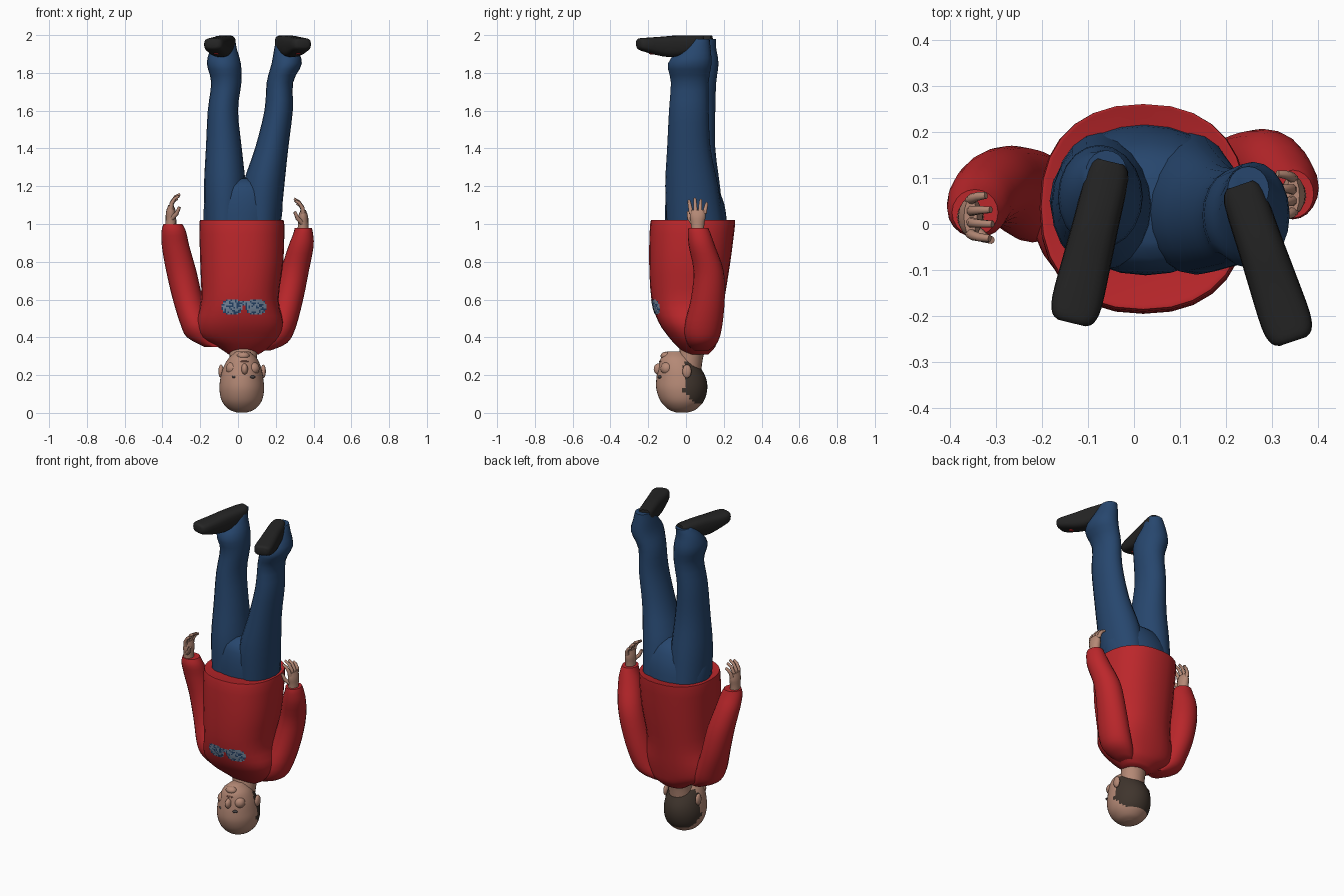
import bpy
import bmesh
import math
import random
from mathutils import Vector
from mathutils.bvhtree import BVHTree

random.seed(4)
cube = bpy.data.objects.get("Cube")
if cube:
    bpy.data.objects.remove(cube)


def material(name, r, g, b):
    mat = bpy.data.materials.new(name)
    mat.use_nodes = True
    mat.diffuse_color = (r, g, b, 1)
    shader = mat.node_tree.nodes["Principled BSDF"]
    shader.inputs["Base Color"].default_value = (r, g, b, 1)
    shader.inputs["Roughness"].default_value = 0.8
    return mat


RED = material("sweater_red", .50, .02, .024)
BLUE = material("denim_blue", .02, .062, .155)
SKIN = material("skin", .46, .25, .18)
BLACK = material("shoe_black", .018, .018, .018)
HAIR = material("hair_brown", .05, .035, .026)
GREY = material("patch_grey_blue", .2, .27, .37)
EYE = material("eye_dark", .06, .05, .05)
LIP = material("lip", .34, .15, .11)


def finish(name, bm, *mats):
    mesh = bpy.data.meshes.new(name)
    bmesh.ops.recalc_face_normals(bm, faces=bm.faces)
    bm.to_mesh(mesh)
    bm.free()
    obj = bpy.data.objects.new(name, mesh)
    bpy.context.collection.objects.link(obj)
    for mat in mats:
        mesh.materials.append(mat)
    return obj


def smooth_rows(rows, steps):
    """Catmull-Rom interpolation between the given cross-sections."""
    rows = [Vector(r) for r in rows]
    result = []
    for i in range(len(rows) - 1):
        a, b = rows[max(i - 1, 0)], rows[i]
        c, d = rows[i + 1], rows[min(i + 2, len(rows) - 1)]
        for k in range(steps):
            t = k / steps
            result.append(b + (c - a) * (t / 2)
                          + (a * 2 - b * 5 + c * 4 - d) * (t * t / 2)
                          + (b * 3 - a - c * 3 + d) * (t ** 3 / 2))
    return result + [rows[-1]]


def loft(name, rows, mat, sides=20, power=2.0, steps=3, u=(1, 0, 0), v=(0, 1, 0)):
    """Skin over rounded sections; each row is z, x, y, half width, half depth."""
    u, v = Vector(u), Vector(v)
    bm = bmesh.new()
    rings = []
    for z, x, y, a, b in smooth_rows(rows, steps):
        ring = []
        for i in range(sides):
            ang = math.tau * i / sides
            c, s = math.cos(ang), math.sin(ang)
            c = math.copysign(abs(c) ** (2 / power), c)
            s = math.copysign(abs(s) ** (2 / power), s)
            ring.append(bm.verts.new(Vector((x, y, z)) + u * (a * c) + v * (b * s)))
        rings.append(ring)
    for low, high in zip(rings, rings[1:]):
        for i in range(sides):
            j = (i + 1) % sides
            bm.faces.new((low[i], low[j], high[j], high[i]))
    bm.faces.new(rings[0])
    bm.faces.new(rings[-1])
    return finish(name, bm, mat)


def blob(name, loc, size, mat):
    bm = bmesh.new()
    bmesh.ops.create_uvsphere(bm, u_segments=14, v_segments=8, radius=1)
    bmesh.ops.scale(bm, vec=size, verts=bm.verts)
    bmesh.ops.translate(bm, vec=loc, verts=bm.verts)
    return finish(name, bm, mat)


def tube(name, points, radius, mat):
    curve = bpy.data.curves.new(name, "CURVE")
    curve.dimensions = "3D"
    curve.bevel_depth = radius
    curve.bevel_resolution = 2
    curve.use_fill_caps = True
    spline = curve.splines.new("POLY")
    spline.points.add(len(points) - 1)
    for i, (point, co) in enumerate(zip(spline.points, points)):
        point.co = (*co, 1)
        point.radius = 1 - .4 * i / (len(points) - 1)
    curve.materials.append(mat)
    obj = bpy.data.objects.new(name, curve)
    bpy.context.collection.objects.link(obj)
    return obj


# Sweater body
torso = loft("sweater_body", [
    (.31, .03, .06, .08, .06), (.35, .03, .055, .14, .10), (.40, .01, .04, .21, .13),
    (.48, .01, .02, .23, .165), (.6, .01, .01, .205, .193), (.8, .02, .02, .22, .215),
    (1.0, .02, .035, .225, .225), (1.02, .02, .04, .212, .215)], RED, 28, 2.3)

# Sleeves
loft("left_sleeve", [
    (.33, .13, .08, .04, .04), (.37, .18, .085, .08, .08), (.45, .22, .09, .085, .1),
    (.6, .265, .115, .08, .09), (.75, .3, .12, .075, .08), (.88, .333, .085, .067, .07),
    (.95, .345, .07, .052, .06), (.98, .345, .065, .045, .052)], RED)
loft("right_sleeve", [
    (.35, -.13, .05, .05, .05), (.4, -.19, .06, .08, .08), (.47, -.22, .06, .085, .1),
    (.6, -.265, .08, .08, .09), (.75, -.3, .08, .08, .08), (.88, -.33, .055, .073, .07),
    (.96, -.34, .03, .065, .06), (1.0, -.345, .025, .05, .05)], RED)

# Jeans
loft("jeans_hips", [
    (.97, .02, .055, .2, .165), (1.1, .028, .047, .208, .157),
    (1.2, .032, .035, .17, .125), (1.24, .035, .03, .07, .07)], BLUE, 24)
loft("left_jeans_leg", [
    (1.0, .12, .05, .105, .15), (1.2, .135, .03, .11, .14), (1.4, .178, .015, .088, .115),
    (1.6, .215, .015, .075, .105), (1.75, .222, .02, .07, .1), (1.85, .258, .02, .08, .115),
    (1.93, .252, .05, .06, .08), (1.98, .248, .075, .045, .05)], BLUE)
loft("right_jeans_leg", [
    (1.0, -.07, .05, .105, .15), (1.2, -.07, .04, .11, .14), (1.4, -.075, .04, .095, .115),
    (1.6, -.08, .05, .08, .105), (1.75, -.062, .06, .08, .1), (1.85, -.075, .06, .09, .112),
    (1.93, -.075, .085, .068, .075), (1.98, -.06, .11, .045, .05)], BLUE)

# Shoes: sections run from heel to toe, with a small red tab on the instep
for side, heel, toe in (("left", (.23, .085), (.345, -.255)),
                        ("right", (-.05, .135), (-.135, -.215))):
    heel, toe = Vector(heel), Vector(toe)
    run = (toe - heel).normalized()
    rows = []
    for t, width, z, height in ((0, .03, 1.97, .028), (.08, .046, 1.955, .043),
                                (.4, .05, 1.942, .056), (.62, .053, 1.94, .052),
                                (.87, .055, 1.948, .038), (.97, .046, 1.953, .03),
                                (1, .03, 1.955, .02)):
        x, y = heel.lerp(toe, t)
        rows.append((z, x, y, width, height))
    loft(side + "_shoe", rows, BLACK, 20, 3, 3, (-run.y, run.x, 0), (0, 0, 1))
    x, y = heel.lerp(toe, .76)
    blob(side + "_shoe_tab", (x, y, 1.903), (.016, .024, .006), RED)

# Hands with curled fingers and a thumb
for side, inward, x, y, lift in (("left", -1, .345, .062, 0), ("right", 1, -.355, .015, .025)):
    loft(side + "_palm", [
        (.95 + lift, x, y, .03, .034), (1.0 + lift, x, y, .028, .036),
        (1.04 + lift, x, y, .026, .043), (1.075 + lift, x, y, .014, .04)], SKIN, 14)
    for i, name in enumerate(("index", "middle", "ring", "little")):
        fy = y - .034 + .023 * i
        reach = (1, 1.15, 1.05, .8)[i]
        path = [(x + inward * dx * reach, fy + (i - 1.5) * dz * .12,
                 1.055 + lift + dz * reach)
                for dx, dz in ((0, 0), (.004, .03), (.02, .055), (.042, .068))]
        tube(side + "_" + name + "_finger", path, .0125, SKIN)
    tube(side + "_thumb", [(x, y - .02, 1.0 + lift), (x + inward * .03, y - .045, 1.03 + lift),
                           (x + inward * .045, y - .05, 1.065 + lift)], .014, SKIN)

# Neck and head, with hair on the back of the skull
loft("neck", [(.22, .025, .01, .07, .07), (.3, .028, .025, .073, .067),
              (.37, .03, .045, .08, .07)], SKIN)
head = loft("head", [
    (.002, .02, -.02, .025, .03), (.018, .02, -.02, .067, .072), (.06, .02, -.02, .104, .113),
    (.12, .02, -.022, .118, .134), (.18, .02, -.025, .114, .132), (.24, .022, -.035, .1, .112),
    (.29, .025, -.045, .074, .088), (.325, .025, -.05, .035, .05)], SKIN, 40, 2, 5)
head.data.materials.append(HAIR)
for face in head.data.polygons:
    c = face.center
    if c.y > -.012 and .05 < c.z < .27 and c.y + c.z > .1:
        face.material_index = 1

# Face features and ears
blob("nose", (.035, -.145, .232), (.018, .026, .03), SKIN)
blob("chin", (.028, -.105, .302), (.035, .03, .022), SKIN)
blob("mouth", (.03, -.131, .272), (.028, .012, .006), LIP)
for side, s in (("left", 1), ("right", -1)):
    blob(side + "_eye", (.03 + s * .047, -.139, .19), (.017, .012, .008), EYE)
    blob(side + "_cheek", (.025 + s * .055, -.1, .235), (.035, .035, .035), SKIN)
    blob(side + "_ear", (.022 + s * .112, .005, .22), (.014, .024, .036), SKIN)

# Speckled two-lobed chest patch laid on the sweater
bm = bmesh.new()
bm.from_mesh(torso.data)
tree = BVHTree.FromBMesh(bm)
bm.free()


def on_chest(x, z):
    hit = tree.ray_cast(Vector((x, -1, z)), Vector((0, 1, 0)))[0]
    return Vector((x, hit.y - .003, z))


bm = bmesh.new()
cell = .008
for i in range(-16, 16):
    for j in range(-6, 6):
        x, z = .032 + i * cell, .56 + j * cell
        dx, dz = i + .5, j + .5
        lobe = ((abs(dx) - 8) / 7.2) ** 2 + (dz / 5.5) ** 2 < 1
        bridge = abs(dx) < 5 and 1 < dz < 4
        if lobe or bridge:
            face = bm.faces.new([bm.verts.new(on_chest(x + a * cell, z + b * cell))
                                 for a, b in ((0, 0), (1, 0), (1, 1), (0, 1))])
            face.material_index = int(random.random() < .35)
bmesh.ops.remove_doubles(bm, verts=bm.verts, dist=.001)
finish("chest_patch", bm, GREY, BLUE)

# Turn curves into meshes and smooth everything
bpy.ops.object.select_all(action="DESELECT")
for obj in bpy.context.collection.objects:
    if obj.type in {"MESH", "CURVE"}:
        obj.select_set(True)
bpy.context.view_layer.objects.active = bpy.data.objects["left_thumb"]
bpy.ops.object.convert(target="MESH")
bpy.ops.object.shade_smooth_by_angle(angle=math.radians(50))
